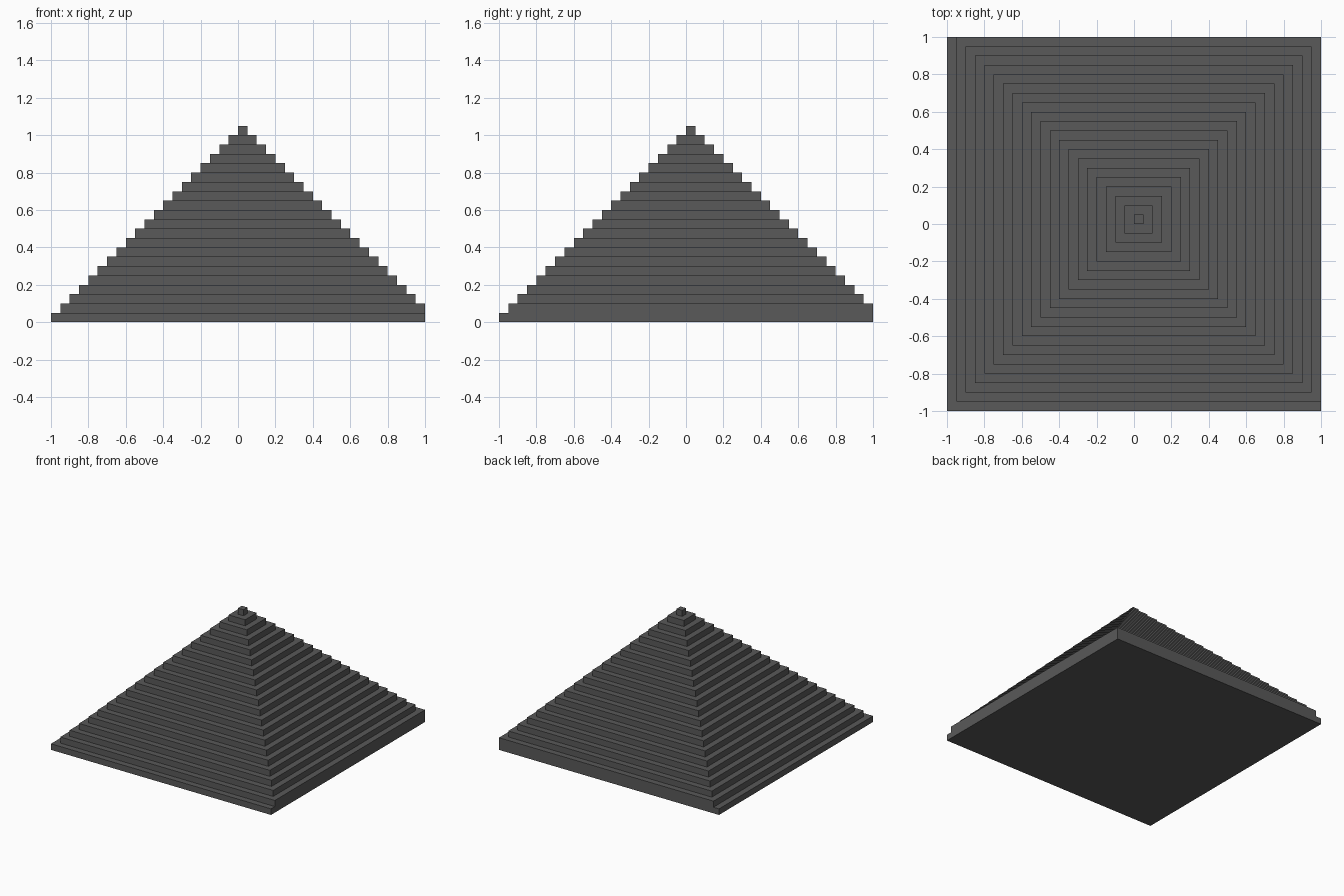
import bpy
import bmesh
from mathutils import Matrix, Vector

cube = bpy.data.objects.get("Cube")
if cube:
    bpy.data.objects.remove(cube, do_unlink=True)

STEP = 0.05    # height and inset of each layer
LAYERS = 20    # stepped layers above the base slab

# Dark grey stone
stone = bpy.data.materials.new("dark_grey_stone")
stone.use_nodes = True
colour = (0.1, 0.1, 0.1, 1)
stone.diffuse_color = colour
bsdf = next(n for n in stone.node_tree.nodes if n.type == 'BSDF_PRINCIPLED')
bsdf.inputs["Base Color"].default_value = colour


def slab(name, low, high, bottom):
    """Square slab spanning low..high in x and y, one step tall."""
    mid, width = (low + high) / 2, high - low
    bm = bmesh.new()
    bmesh.ops.create_cube(bm, size=1, matrix=Matrix.LocRotScale(
        Vector((mid, mid, bottom + STEP / 2)), None, Vector((width, width, STEP))))
    mesh = bpy.data.meshes.new(name)
    bm.to_mesh(mesh)
    bm.free()
    mesh.materials.append(stone)
    obj = bpy.data.objects.new(name, mesh)
    bpy.context.collection.objects.link(obj)


# Full-width base
slab("base_slab", -1, 1, 0)

# Steps: the low sides start one inset ahead of the high sides
for k in range(1, LAYERS + 1):
    name = "capstone" if k == LAYERS else f"step_{k:02d}"
    slab(name, -1 + STEP * k, 1 - STEP * (k - 1), STEP * k)
